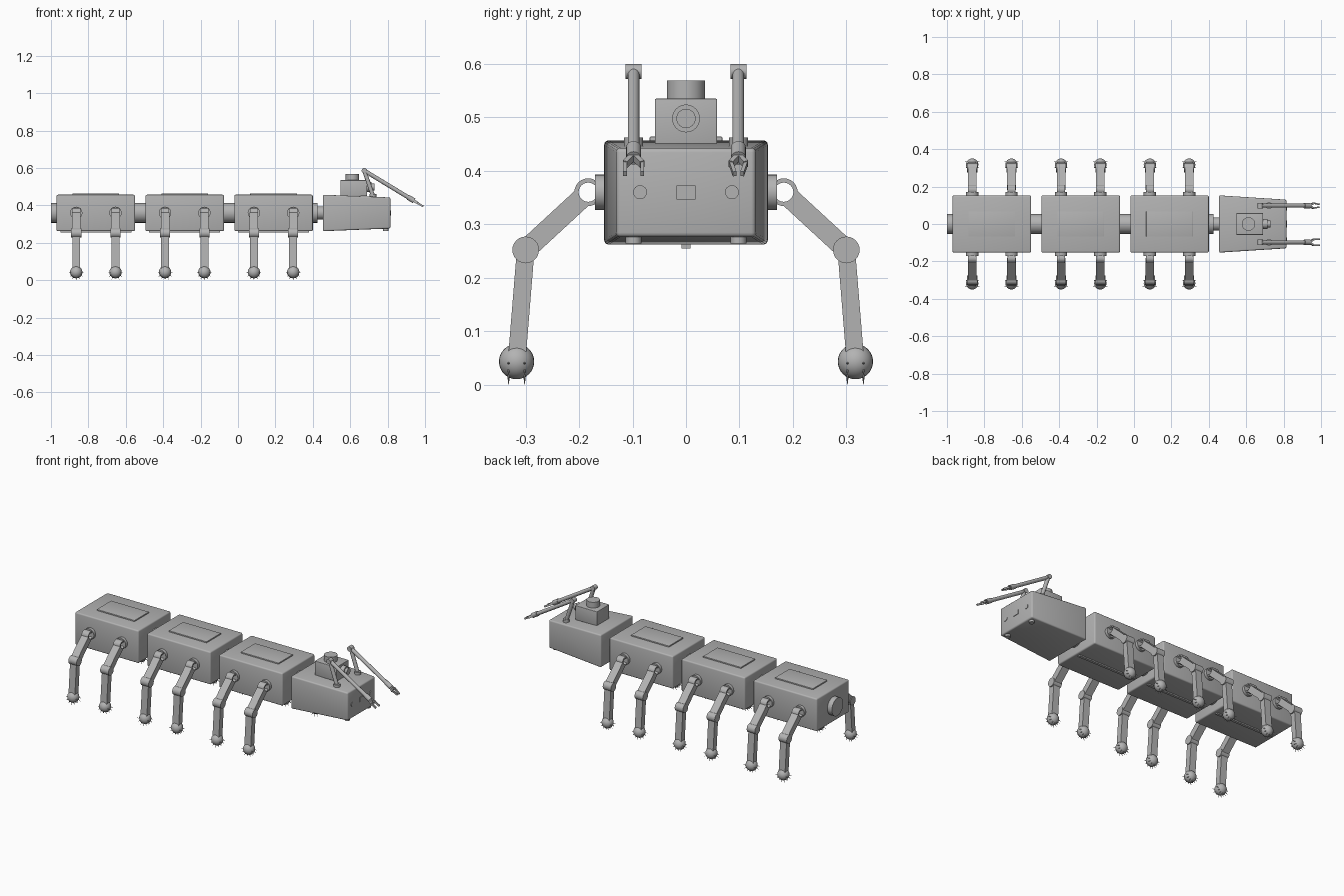
import bpy, bmesh, math
from mathutils import Vector, Matrix

cube = bpy.data.objects.get("Cube")
if cube:
    bpy.data.objects.remove(cube, do_unlink=True)

grey = bpy.data.materials.new("plain grey")
grey.use_nodes = True
grey.diffuse_color = (0.45, 0.45, 0.45, 1)
grey.node_tree.nodes["Principled BSDF"].inputs["Base Color"].default_value = grey.diffuse_color


def finish(name, bm, smooth=True):
    bmesh.ops.recalc_face_normals(bm, faces=bm.faces)
    mesh = bpy.data.meshes.new(name)
    bm.to_mesh(mesh)
    bm.free()
    mesh.materials.append(grey)
    obj = bpy.data.objects.new(name, mesh)
    bpy.context.collection.objects.link(obj)
    if smooth:
        bpy.ops.object.select_all(action="DESELECT")
        obj.select_set(True)
        bpy.context.view_layer.objects.active = obj
        bpy.ops.object.shade_smooth_by_angle(angle=math.radians(35))
    return obj


def along(a, b):
    """Matrix at the middle of a-b with local z along it and local x level."""
    a, b = Vector(a), Vector(b)
    z = (b - a).normalized()
    side = Vector((1, 0, 0)) if abs(z.x) < 0.01 else Vector((0, 1, 0))
    y = z.cross(side).normalized()
    x = y.cross(z)
    m = Matrix((x, y, z)).transposed().to_4x4()
    m.translation = (a + b) / 2
    return m, (b - a).length


def add_rod(bm, a, b, r1, r2=None, sides=24):
    m, length = along(a, b)
    bmesh.ops.create_cone(bm, cap_ends=True, segments=sides, radius1=r1,
                          radius2=r1 if r2 is None else r2, depth=length, matrix=m)


def add_bar(bm, a, b, width, depth):
    m, length = along(a, b)
    bmesh.ops.create_cube(bm, size=1, matrix=m @ Matrix.Diagonal((width, depth, length, 1)))


def rod(name, a, b, r1, r2=None, sides=24):
    bm = bmesh.new()
    add_rod(bm, a, b, r1, r2, sides)
    return finish(name, bm)


def box(name, low, high, bevel=0.0, taper=None):
    bm = bmesh.new()
    low, high = Vector(low), Vector(high)
    size = high - low
    mid = (low + high) / 2
    bmesh.ops.create_cube(bm, size=1, matrix=Matrix.Translation(mid) @ Matrix.Diagonal((*size, 1)))
    if taper:  # narrow the +x end
        for v in bm.verts:
            if v.co.x > mid.x:
                v.co.y *= taper
                v.co.z = mid.z + (v.co.z - mid.z) * taper
    if bevel:
        bmesh.ops.bevel(bm, geom=bm.edges[:], offset=bevel, segments=3, profile=0.5, affect="EDGES")
    return finish(name, bm, bevel > 0)


def ring(name, centre, radius, tube):
    """Ring around the x axis."""
    bm = bmesh.new()
    profile = [(-0.022, radius - tube), (0.022, radius - tube), (0.022, radius), (-0.022, radius)]
    verts = [bm.verts.new((x, r, 0)) for x, r in profile]
    edges = [bm.edges.new((verts[i], verts[(i + 1) % 4])) for i in range(4)]
    bmesh.ops.spin(bm, geom=verts + edges, cent=(0, 0, 0), axis=(1, 0, 0),
                   angle=math.tau, steps=24, use_merge=True)
    bmesh.ops.remove_doubles(bm, verts=bm.verts, dist=0.0001)
    bmesh.ops.translate(bm, verts=bm.verts, vec=centre)
    return finish(name, bm)


# Legs: hip disc, hinge ring, two links, knee and a spiked ball foot
def leg(label, x, s):
    hip, knee, foot = (x, s * 0.183, 0.36), (x, s * 0.3, 0.252), (x, s * 0.317, 0.043)
    rod(label + "_hip_disc", (x, s * 0.15, 0.36), (x, s * 0.17, 0.36), 0.033)
    ring(label + "_hip_ring", hip, 0.026, 0.008)
    bm = bmesh.new()
    add_bar(bm, (x, s * 0.196, 0.348), knee, 0.046, 0.038)
    finish(label + "_upper_leg", bm, False)
    rod(label + "_knee", (x - 0.027, *knee[1:]), (x + 0.027, *knee[1:]), 0.025)
    bm = bmesh.new()
    add_bar(bm, knee, foot, 0.042, 0.033)
    finish(label + "_lower_leg", bm, False)
    bm = bmesh.new()
    bmesh.ops.create_uvsphere(bm, u_segments=24, v_segments=16, radius=0.033,
                              matrix=Matrix.Translation(foot))
    finish(label + "_foot_ball", bm)
    bm = bmesh.new()
    for dy in (-0.015, 0.015):
        for i in range(7):
            a = math.radians(-90 + (i - 3) * 28)
            d = Vector((math.cos(a), 0, math.sin(a)))
            base = Vector(foot) + Vector((0, dy, 0))
            add_rod(bm, base + d * 0.022, base + d * 0.043, 0.003, 0.0004, 6)
    finish(label + "_foot_spikes", bm)


# Body segments with top hatches, keels and couplings
for n, cx in enumerate((-0.76, -0.285, 0.19)):
    name = ("rear", "middle", "front")[n]
    box(name + "_segment", (cx - 0.21, -0.153, 0.262), (cx + 0.21, 0.153, 0.457), 0.008)
    box(name + "_hatch", (cx - 0.125, -0.068, 0.45), (cx + 0.125, 0.068, 0.464), 0.002)
    box(name + "_keel", (cx - 0.19, -0.008, 0.255), (cx + 0.19, 0.008, 0.27))
    rod(name + "_back_disc", (cx - 0.24, 0, 0.36), (cx - 0.2, 0, 0.36), 0.053)
    rod(name + "_front_disc", (cx + 0.2, 0, 0.36), (cx + 0.235, 0, 0.36), 0.053)
    rod(name + "_coupling", (cx + 0.2, 0, 0.36), (cx + 0.28, 0, 0.36), 0.035)
    for s, side in ((1, "left"), (-1, "right")):
        for dx, place in ((-0.105, "back"), (0.105, "fore")):
            leg(f"{name}_{side}_{place}", cx + dx, s)

# Head with sensor ports on its face and underside
box("head", (0.455, -0.153, 0.262), (0.815, 0.153, 0.457), 0.008, 0.85)
box("face_slot", (0.81, -0.018, 0.346), (0.818, 0.018, 0.373))
for s, side in ((1, "left"), (-1, "right")):
    rod(side + "_face_port", (0.81, s * 0.086, 0.36), (0.818, s * 0.086, 0.36), 0.013)
    rod(side + "_chin_port", (0.79, s * 0.098, 0.264), (0.79, s * 0.098, 0.285), 0.015)

# Camera on the head
box("camera_body", (0.547, -0.058, 0.45), (0.69, 0.058, 0.535), 0.002)
rod("camera_turret", (0.612, 0, 0.53), (0.612, 0, 0.569), 0.036, sides=32)
rod("camera_lens_barrel", (0.68, 0, 0.498), (0.715, 0, 0.498), 0.026, sides=32)
rod("camera_lens", (0.71, 0, 0.498), (0.73, 0, 0.498), 0.018, sides=32)

# Folding arms with claws
for s, side in ((1, "left"), (-1, "right")):
    y = s * 0.098
    elbow, wrist = Vector((0.675, y, 0.586)), Vector((0.935, y, 0.428))
    d = (wrist - elbow).normalized()
    rod(side + "_arm_base", (0.722, y, 0.44), (0.722, y, 0.462), 0.018)
    rod(side + "_upper_arm", (0.722, y, 0.45), elbow, 0.011, sides=16)
    rod(side + "_elbow", (0.675, y - 0.015, 0.586), (0.675, y + 0.015, 0.586), 0.014)
    rod(side + "_forearm", elbow, wrist, 0.011, sides=16)
    rod(side + "_wrist", wrist - d * 0.03, wrist + d * 0.008, 0.014)
    bm = bmesh.new()
    spread = 0.016 if s < 0 else 0.014
    for t in (-1, 1):
        bend = wrist + d * 0.03 + Vector((0, t * spread, 0))
        tip = wrist + d * 0.065 + Vector((0, t * (spread if s < 0 else 0.007), 0))
        add_bar(bm, wrist, bend, 0.009, 0.014)
        add_bar(bm, bend - d * 0.003, tip, 0.007, 0.01)
    finish(side + "_claw", bm, False)
